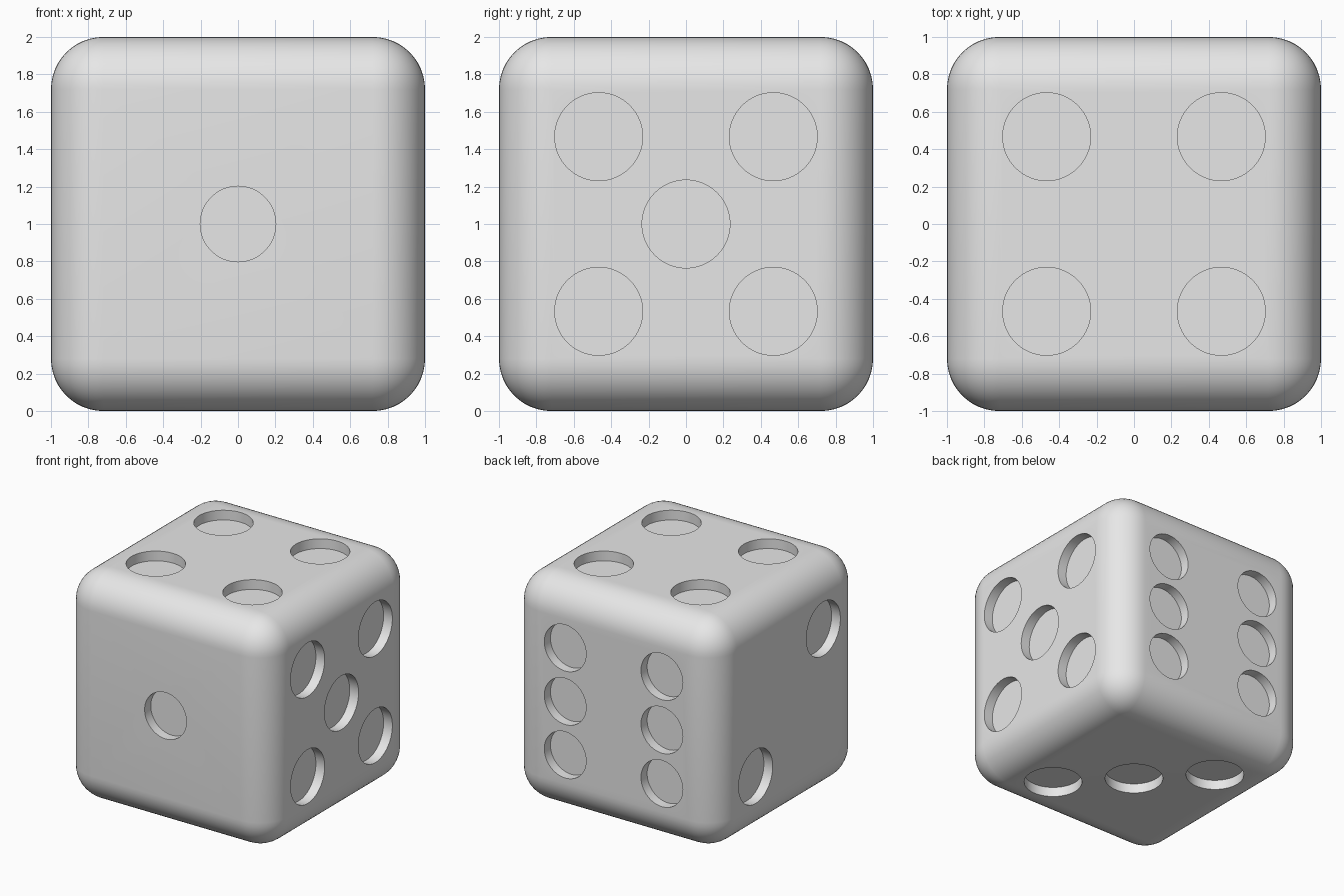
import bpy, bmesh
from mathutils import Vector, Matrix

if "Cube" in bpy.data.objects:
    bpy.data.objects.remove(bpy.data.objects["Cube"], do_unlink=True)

HALF = 1.0        # half the cube's side
ROUND = 0.28      # edge rounding radius
SPACING = 0.467   # pip offset from the face centre
DEPTH = 0.085     # pip depth
SMALL, LARGE = 0.202, 0.235
CENTRE = Vector((0, 0, HALF))

grey = bpy.data.materials.new("light_grey")
grey.use_nodes = True
colour = (0.8, 0.8, 0.8, 1)
grey.diffuse_color = colour
grey.node_tree.nodes["Principled BSDF"].inputs["Base Color"].default_value = colour


def mesh_object(name, bm):
    bm.normal_update()
    mesh = bpy.data.meshes.new(name)
    bm.to_mesh(mesh)
    bm.free()
    mesh.materials.append(grey)
    obj = bpy.data.objects.new(name, mesh)
    bpy.context.collection.objects.link(obj)
    return obj


# Rounded body
bm = bmesh.new()
bmesh.ops.create_cube(bm, size=2 * HALF, matrix=Matrix.Translation(CENTRE))
bmesh.ops.bevel(bm, geom=bm.edges[:], offset=ROUND, offset_type='OFFSET',
                segments=12, profile=0.5, affect='EDGES')
body = mesh_object("die_body", bm)

# Pip layouts in steps of SPACING: (normal, first axis, second axis, radius, pips)
X, Y, Z = Vector((1, 0, 0)), Vector((0, 1, 0)), Vector((0, 0, 1))
corners = [(i, j) for i in (-1, 1) for j in (-1, 1)]
diagonal = [(-1, 1), (1, -1)]
middle = [(0, 0)]
faces = [
    (-Y, X, Z, SMALL, middle),
    (Y, X, Z, SMALL, [(i, j) for i in (-1, 1) for j in (-1, 0, 1)]),
    (X, Y, Z, LARGE, corners + middle),
    (-X, Y, Z, LARGE, diagonal),
    (Z, X, Y, LARGE, corners),
    (-Z, X, Y, LARGE, diagonal + middle),
]

# Cutter made of one short cylinder per pip
bm = bmesh.new()
for normal, u, v, radius, pips in faces:
    turn = Z.rotation_difference(normal).to_matrix().to_4x4()
    for i, j in pips:
        place = CENTRE + normal * HALF + (u * i + v * j) * SPACING
        bmesh.ops.create_cone(bm, cap_ends=True, segments=64, radius1=radius,
                              radius2=radius, depth=2 * DEPTH,
                              matrix=Matrix.Translation(place) @ turn)
cutter = mesh_object("pip_cutter", bm)
cutter.hide_render = True

# Cut the pips, then drop the cutter
cut = body.modifiers.new("pips", 'BOOLEAN')
cut.operation = 'DIFFERENCE'
cut.solver = 'EXACT'
cut.object = cutter
bpy.ops.object.select_all(action='DESELECT')
bpy.context.view_layer.objects.active = body
body.select_set(True)
bpy.ops.object.modifier_apply(modifier=cut.name)
bpy.data.objects.remove(cutter, do_unlink=True)
bpy.ops.object.shade_smooth_by_angle()
